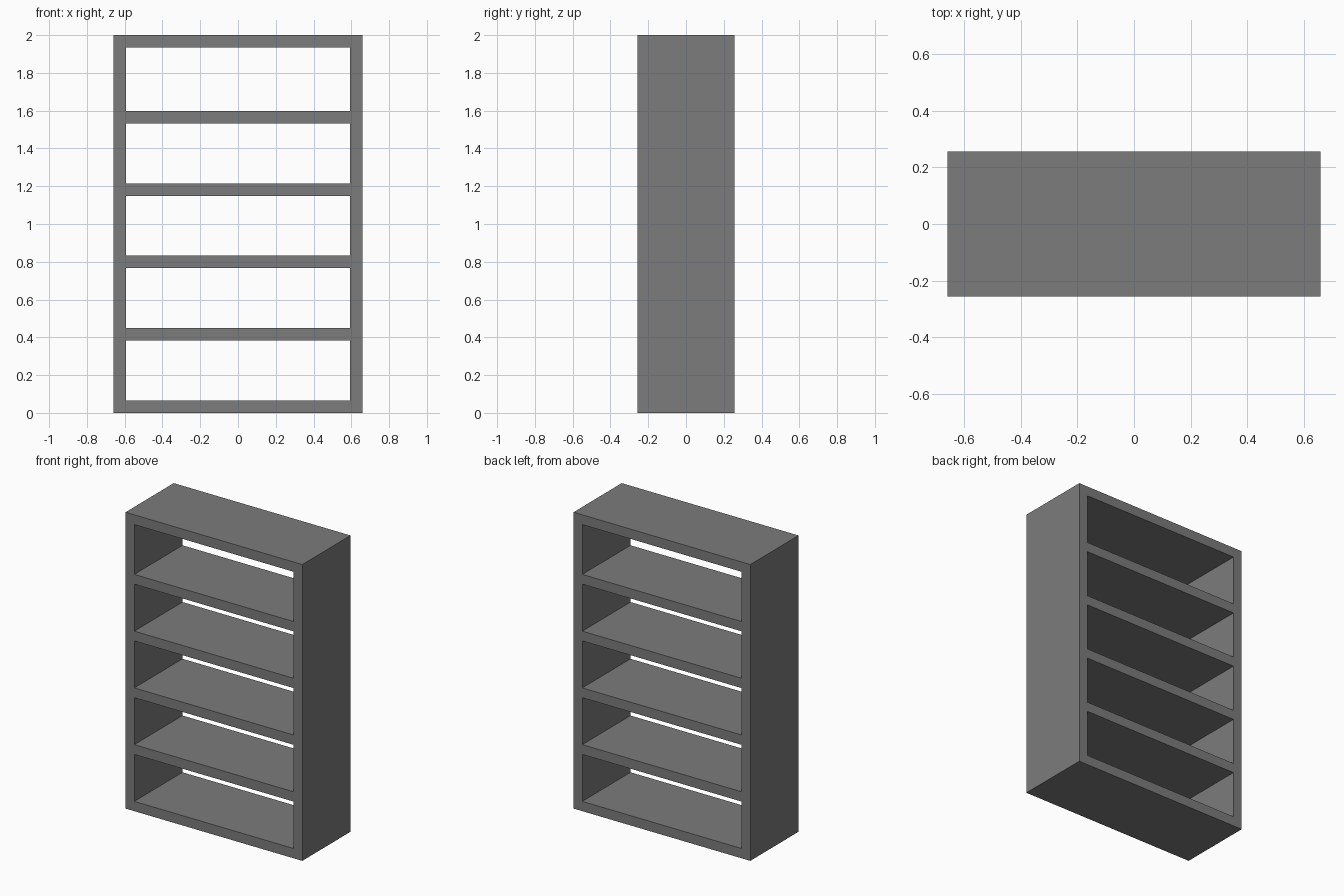
import bpy

# Remove the default object
cube = bpy.data.objects.get("Cube")
if cube:
    bpy.data.objects.remove(cube, do_unlink=True)

WIDTH, DEPTH, HEIGHT, BOARD = 1.32, 0.514, 2.0, 0.066
SHELF_STEP = 0.383

# Single grey finish
grey = bpy.data.materials.new("grey")
grey.use_nodes = True
colour = (0.2, 0.2, 0.2, 1)
grey.diffuse_color = colour
grey.node_tree.nodes["Principled BSDF"].inputs["Base Color"].default_value = colour


def board(name, centre, size):
    """Add a flat-faced board with its size baked into the mesh."""
    bpy.ops.mesh.primitive_cube_add(size=1, location=centre)
    obj = bpy.context.object
    obj.name = name
    obj.scale = size
    bpy.ops.object.transform_apply(location=False, rotation=False, scale=True)
    obj.data.materials.append(grey)
    return obj


# Full-height side panels
for side, sign in (("left", 1), ("right", -1)):
    board(f"{side}_side_panel", (sign * (WIDTH - BOARD) / 2, 0, HEIGHT / 2),
          (BOARD, DEPTH, HEIGHT))

# Boards fitted between the sides: base, four shelves, top
inner = (WIDTH - 2 * BOARD, DEPTH, BOARD)
board("base_board", (0, 0, BOARD / 2), inner)
for i in range(1, 5):
    board(f"shelf_{i}", (0, 0, BOARD / 2 + i * SHELF_STEP), inner)
board("top_board", (0, 0, HEIGHT - BOARD / 2), inner)
